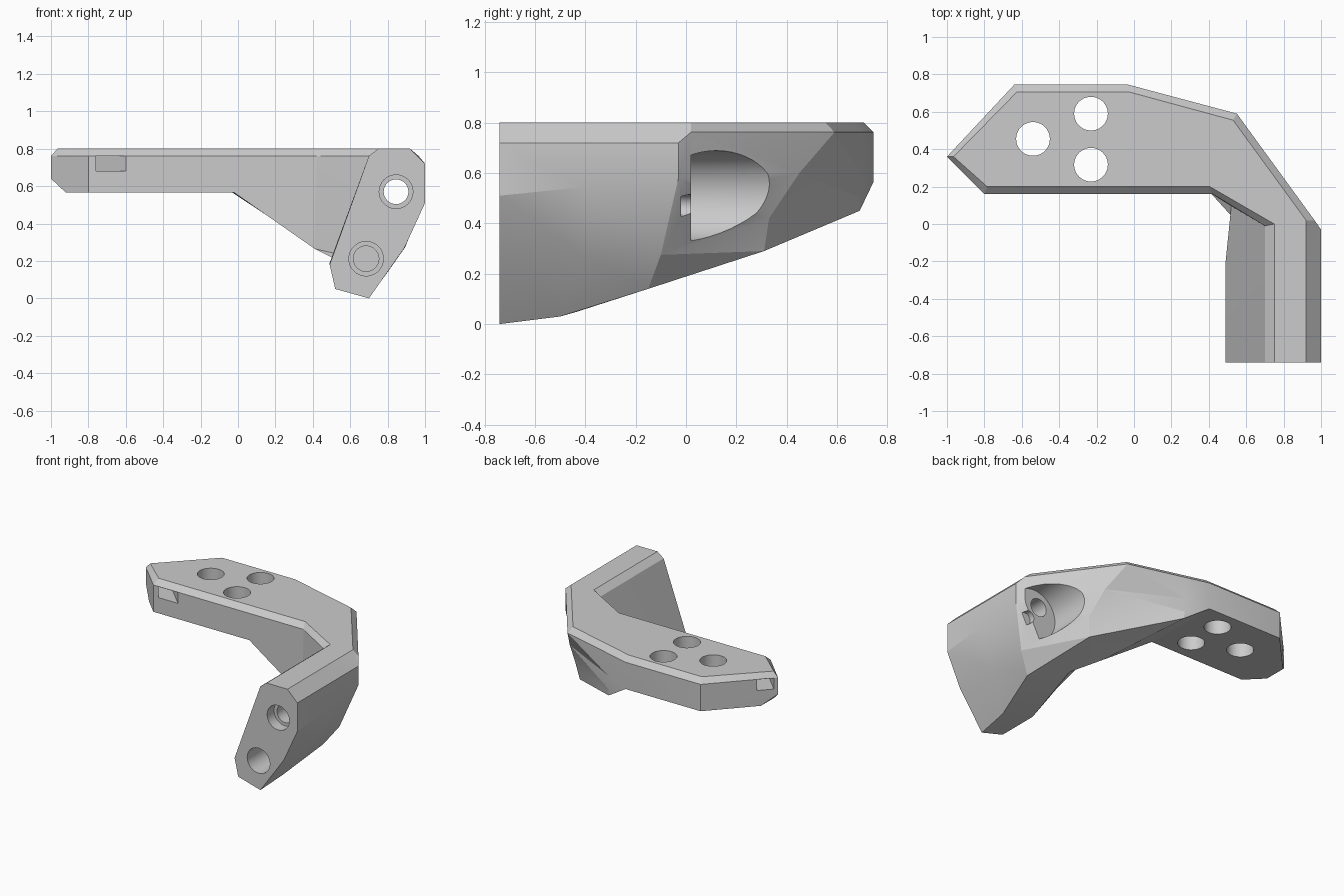
import bpy, bmesh, math
from mathutils import Vector

if "Cube" in bpy.data.objects:
    bpy.data.objects.remove(bpy.data.objects["Cube"])

grey = bpy.data.materials.new("plain grey")
grey.use_nodes = True
grey.diffuse_color = (0.6, 0.6, 0.6, 1)
grey.node_tree.nodes["Principled BSDF"].inputs["Base Color"].default_value = (0.6, 0.6, 0.6, 1)

TOP, EDGE, BASE = 0.8, 0.762, 0.565


def section(inner, top_in, top_out, outer, lower):
    """Ring: chamfered top, outer wall, then five lower points, inner wall."""
    return [(*top_in, TOP), (*top_out, TOP), (*outer, EDGE), *lower, (*inner, EDGE)]


def plate_section(inner, top_in, top_out, outer):
    o, i = (*outer, BASE), (*inner, BASE)
    return section(inner, top_in, top_out, outer, [o, o, o, i, i])


# Pointed tip with its underside cut
tip_low = (-1, 0.36, 0.64)
tip = section((-1, 0.36), (-0.965, 0.36), (-0.965, 0.36), (-1, 0.36),
              [tip_low, tip_low, (-0.92, 0.445, BASE), (-0.92, 0.28, BASE), tip_low])

# Flat mounting plate
plate_start = plate_section((-0.8, 0.16), (-0.785, 0.2), (-0.625, 0.707), (-0.64, 0.745))
plate_end = plate_section((-0.02, 0.16), (-0.02, 0.2), (-0.03, 0.707), (-0.03, 0.745))

# Gusset growing below the plate
gusset = section((0.145, 0.16), (0.145, 0.2), (0.135, 0.662), (0.145, 0.698),
                 [(0.145, 0.698, 0.6), (0.145, 0.695, 0.5), (0.145, 0.69, 0.45),
                  (0.145, 0.16, 0.45), (0.145, 0.16, 0.45)])
bend = section((0.42, 0.16), (0.405, 0.2), (0.53, 0.555), (0.55, 0.59),
               [(0.63, 0.45, 0.6), (0.67, 0.33, 0.42), (0.646, 0.31, 0.29),
                (0.41, 0.165, 0.265), (0.41, 0.165, 0.265)])

# Corner where the arm begins, with a deeper outer chamfer
corner = section((0.7, -0.01), (0.75, 0), (0.92, 0.02), (0.965, 0.02),
                 [(1, -0.03, 0.58), (0.895, -0.1, 0.275), (0.8, -0.15, 0.14),
                  (0.56, 0, 0.19), (0.52, 0.095, 0.24)])
arm_root = list(corner)
arm_root[2] = (1, -0.03, 0.72)

# Arm profile, swept to the front
profile = [(0.75, TOP), (0.92, TOP), (1, 0.72), (1, 0.51), (0.89, 0.27),
           (0.7, 0), (0.52, 0.05), (0.49, 0.18), (0.7, EDGE)]
arm_end = [(x, -0.74, z) for x, z in profile]
arm_mid = [(x, -0.4, z) for x, z in profile]
arm_mid[3] = (1, -0.4, 0.545)
arm_mid[5:8] = [(0.72, -0.5, 0.03), (0.52, -0.43, 0.05), (0.49, -0.2, 0.19)]

rings = [tip, plate_start, plate_end, gusset, bend, corner, arm_root, arm_mid, arm_end]

# Loft the rings into one solid
bm = bmesh.new()
loops = [[bm.verts.new(p) for p in ring] for ring in rings]
for a, b in zip(loops, loops[1:]):
    for k in range(len(a)):
        n = (k + 1) % len(a)
        bm.faces.new((a[k], a[n], b[n], b[k]))
bm.faces.new(loops[0])
bm.faces.new(loops[-1])
bmesh.ops.remove_doubles(bm, verts=bm.verts, dist=0.0005)
bmesh.ops.dissolve_degenerate(bm, edges=bm.edges, dist=0.0005)
bmesh.ops.triangulate(bm, faces=bm.faces)
bmesh.ops.recalc_face_normals(bm, faces=bm.faces)
mesh = bpy.data.meshes.new("bracket")
bm.to_mesh(mesh)
bm.free()
bracket = bpy.data.objects.new("bracket", mesh)
bpy.context.collection.objects.link(bracket)
mesh.materials.append(grey)


def cut(cutter):
    """Subtract a helper from the bracket, then discard it."""
    cutter.hide_render = True
    mod = bracket.modifiers.new("cut", "BOOLEAN")
    mod.operation, mod.solver, mod.object = "DIFFERENCE", "EXACT", cutter
    graph = bpy.context.evaluated_depsgraph_get()
    result = bpy.data.meshes.new_from_object(bracket.evaluated_get(graph))
    bracket.modifiers.clear()
    bracket.data = result
    bpy.data.objects.remove(cutter)


def bore(start, end, radius):
    a, b = Vector(start), Vector(end)
    bpy.ops.mesh.primitive_cylinder_add(
        vertices=48, radius=radius, depth=(b - a).length, location=(a + b) / 2,
        rotation=(b - a).to_track_quat("Z", "Y").to_euler())
    cutter = bpy.context.object
    cutter.data.materials.append(grey)
    cut(cutter)


# Three plate holes
for x, y in [(-0.54, 0.455), (-0.23, 0.59), (-0.23, 0.317)]:
    bore((x, y, 0.4), (x, y, 1), 0.09)

# Upper arm hole: counterbore, through hole and rear pocket
bore((0.845, -0.9, 0.57), (0.845, -0.66, 0.57), 0.09)
bore((0.845, -0.9, 0.57), (0.845, 0.1, 0.57), 0.066)
bore((0.885, 0.02, 0.507), (0.885, 0.9, 0.507), 0.182)
bore((0.93, -0.02, 0.47), (0.93, 0.1, 0.47), 0.045)

# Lower arm hole: blind and stepped
bore((0.685, -0.9, 0.212), (0.685, -0.5, 0.212), 0.092)
bore((0.685, -0.9, 0.212), (0.685, -0.3, 0.212), 0.068)

# Diagonal strap slot near the tip
bpy.ops.mesh.primitive_cube_add(size=1, location=(-0.82, 0.3, 0.72),
                                rotation=(0, 0, math.radians(135)))
slot = bpy.context.object
slot.scale = (0.8, 0.113, 0.08)
slot.data.materials.append(grey)
cut(slot)

# Single material and smooth bores with sharp edges
bracket.data.materials.clear()
bracket.data.materials.append(grey)
for face in bracket.data.polygons:
    face.material_index = 0
bpy.ops.object.select_all(action="DESELECT")
bracket.select_set(True)
bpy.context.view_layer.objects.active = bracket
bpy.ops.object.shade_smooth_by_angle(angle=math.radians(20))
